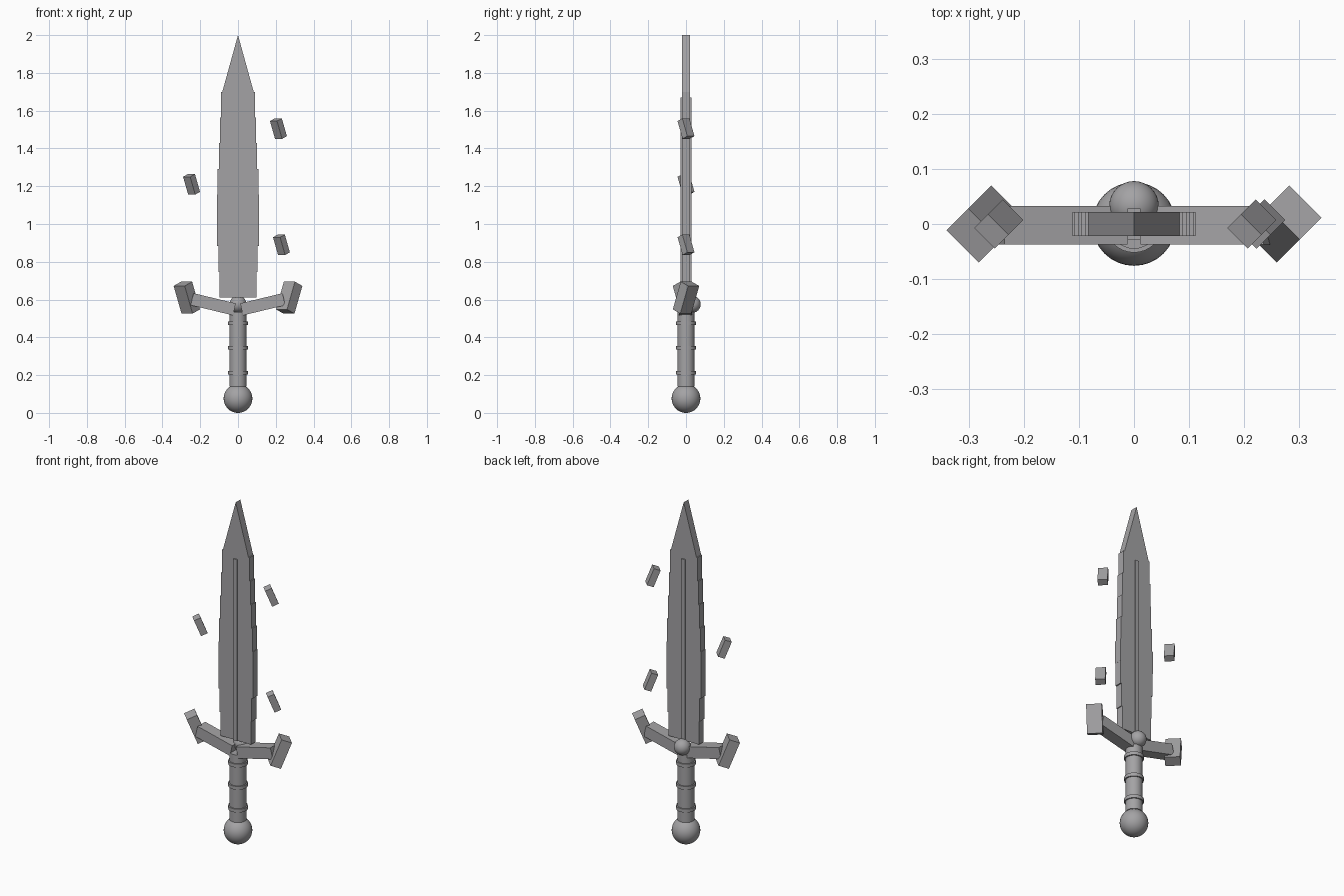
import bpy, bmesh, math
from mathutils import Matrix, Vector

if "Cube" in bpy.data.objects:
    bpy.data.objects.remove(bpy.data.objects["Cube"], do_unlink=True)

GREY = (0.37, 0.365, 0.375, 1)
stone = bpy.data.materials.new("stone_grey")
stone.use_nodes = True
stone.diffuse_color = GREY
stone.node_tree.nodes["Principled BSDF"].inputs["Base Color"].default_value = GREY


def finish(name, bm, smooth=False):
    bmesh.ops.recalc_face_normals(bm, faces=bm.faces)
    mesh = bpy.data.meshes.new(name)
    bm.to_mesh(mesh)
    bm.free()
    mesh.materials.append(stone)
    obj = bpy.data.objects.new(name, mesh)
    bpy.context.collection.objects.link(obj)
    if smooth:
        bpy.ops.object.select_all(action='DESELECT')
        obj.select_set(True)
        bpy.context.view_layer.objects.active = obj
        bpy.ops.object.shade_smooth_by_angle(angle=math.radians(40))
    return obj


def box(name, centre, size, turn=Matrix()):
    bm = bmesh.new()
    place = Matrix.Translation(centre) @ turn @ Matrix.Diagonal((*size, 1))
    bmesh.ops.create_cube(bm, size=1, matrix=place)
    return finish(name, bm)


def ball(name, centre, radius):
    bm = bmesh.new()
    bmesh.ops.create_uvsphere(bm, u_segments=32, v_segments=20, radius=radius,
                              matrix=Matrix.Translation(centre))
    return finish(name, bm, True)


def cylinder(name, radius, bottom, top):
    bm = bmesh.new()
    bmesh.ops.create_cone(bm, cap_ends=True, segments=32, radius1=radius, radius2=radius,
                          depth=top - bottom,
                          matrix=Matrix.Translation((0, 0, (bottom + top) / 2)))
    return finish(name, bm, True)


# Blade: one stepped outline, mirrored and extruded through its thickness
BASE, SHOULDER, THICK = 0.61, 1.70, 0.043
widths = [0.099, 0.104, 0.111, 0.112, 0.108, 0.101, 0.096, 0.089]
step = (SHOULDER - BASE) / len(widths)
side = []
for i, w in enumerate(widths):
    side += [(w, BASE + i * step), (w, BASE + (i + 1) * step)]
side.append((0.083, SHOULDER))
outline = side + [(0, 2.0)] + [(-x, z) for x, z in reversed(side)]
bm = bmesh.new()
face = bm.faces.new([bm.verts.new((x, -THICK / 2, z)) for x, z in outline])
grown = bmesh.ops.extrude_face_region(bm, geom=[face])["geom"]
bmesh.ops.translate(bm, vec=(0, THICK, 0),
                    verts=[v for v in grown if isinstance(v, bmesh.types.BMVert)])
finish("blade", bm)
box("blade_rib", (0, 0, 1.14), (0.024, 0.056, 1.06))

# Grip, rings and pommel
cylinder("grip", 0.045, 0.14, 0.535)
for i, z in enumerate((0.212, 0.345, 0.475)):
    cylinder(f"grip_ring_{i + 1}", 0.052, z - 0.01, z + 0.01)
ball("pommel", (0, 0, 0.076), 0.076)
ball("back_gem", (0, 0.033, 0.575), 0.045)

# Guard arms and tilted end blocks, the right side turned half round from the left
BLOCK = Vector((0.083, 0.06, 0.158))
LEAN = math.radians(22)


def leaning(heading):
    return Matrix.Rotation(heading, 4, 'Z') @ Matrix.Rotation(-LEAN, 4, 'X')


outward, inward = leaning(math.radians(-45)), leaning(math.radians(135))
for label, s, turn in (("left", 1, outward), ("right", -1, inward)):
    box(f"guard_arm_{label}", (s * 0.131, -0.002, 0.575), (0.23, 0.07, 0.065),
        Matrix.Rotation(-s * math.radians(13.5), 4, 'Y'))
    box(f"guard_block_{label}", (s * 0.271, 0, 0.61), BLOCK, turn)

# Floating shards beside the blade
for i, (x, z) in enumerate(((0.214, 1.505), (-0.246, 1.21), (0.23, 0.89))):
    box(f"floating_shard_{i + 1}", (x, 0, z), BLOCK * 0.64, inward)
